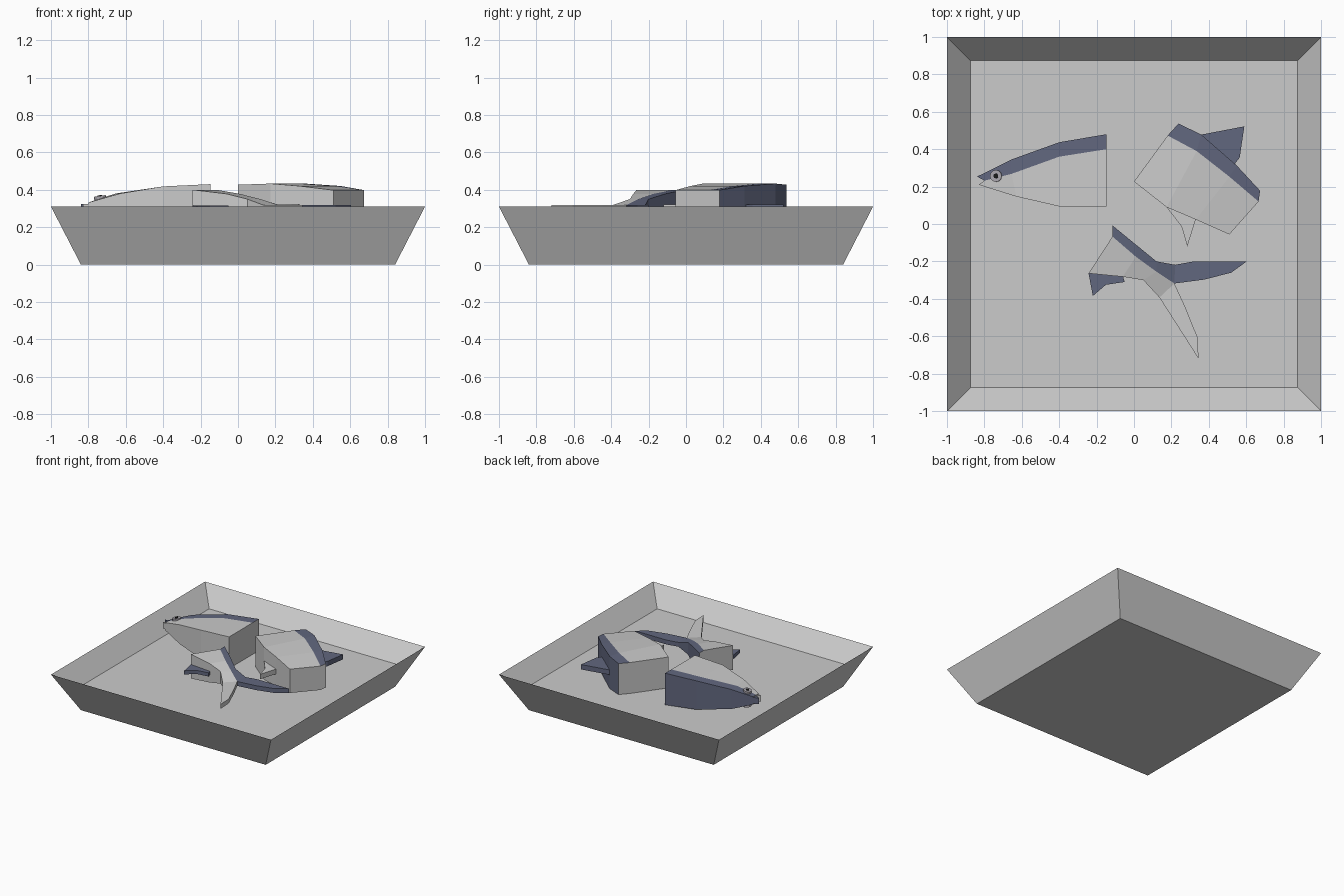
import bpy, math
from mathutils import Vector

if "Cube" in bpy.data.objects:
    bpy.data.objects.remove(bpy.data.objects["Cube"])

MID = 0.30  # height of the fish's symmetry plane


def paint(name, rgb):
    m = bpy.data.materials.new(name)
    m.diffuse_color = (*rgb, 1)
    m.use_nodes = True
    m.node_tree.nodes["Principled BSDF"].inputs["Base Color"].default_value = m.diffuse_color
    return m


navy = paint("navy_skin", (0.12, 0.135, 0.21))
grey = paint("pale_flesh", (0.8, 0.8, 0.8))
iris = paint("eye_grey", (0.40, 0.38, 0.42))
black = paint("pupil_black", (0.01, 0.01, 0.01))


def make(name, verts, faces, mats=(), idx=None):
    me = bpy.data.meshes.new(name)
    me.from_pydata(verts, [], faces)
    for m in mats:
        me.materials.append(m)
    if idx:
        for p, i in zip(me.polygons, idx):
            p.material_index = i
    ob = bpy.data.objects.new(name, me)
    bpy.context.collection.objects.link(ob)
    return ob


def body(name, stations):
    """Loft of box sections: (back point, colour split, belly point, half thickness)."""
    verts, faces, idx = [], [], []
    for back, split, belly, h in stations:
        for z, pts in ((h, (back, split, belly)), (-h, (belly, split, back))):
            verts += [(*p, MID + z) for p in pts]
    for s in range(len(stations) - 1):
        for k in range(6):
            a, b = s * 6 + k, s * 6 + (k + 1) % 6
            faces.append((a, b, b + 6, a + 6))
            idx.append(1 if k in (0, 4, 5) else 0)
    n = len(verts) - 6
    faces += [(5, 4, 3, 2, 1, 0), tuple(range(n, n + 6))]
    idx += [0, 0]
    return make(name, verts, faces, (grey, navy), idx)


def fin(name, outline, mat, h=0.02):
    """Flat plate cut to an outline."""
    area = sum(a[0] * b[1] - b[0] * a[1]
               for a, b in zip(outline, outline[1:] + outline[:1]))
    if area < 0:
        outline = outline[::-1]
    n = len(outline)
    verts = [(x, y, MID + z) for z in (-h, h) for x, y in outline]
    faces = [tuple(range(n))[::-1], tuple(range(n, 2 * n))]
    faces += [(i, (i + 1) % n, (i + 1) % n + n, i + n) for i in range(n)]
    return make(name, verts, faces, (mat,))


# Tray: base, sharp rim, inner floor
rings = ((0.84, 0.0), (1.0, 0.31), (0.875, 0.168))
verts = [(sx * r, sy * r, z) for r, z in rings
         for sx, sy in ((-1, -1), (1, -1), (1, 1), (-1, 1))]
faces = [(3, 2, 1, 0), (8, 9, 10, 11)]
for r in (0, 4):
    faces += [(r + i, r + (i + 1) % 4, r + (i + 1) % 4 + 4, r + i + 4) for i in range(4)]
make("tray", verts, faces)

# Head chunk, with an open mouth notch at the tip
body("head_chunk", [
    ((-0.80, 0.272), (-0.80, 0.232), (-0.80, 0.20), 0.032),
    ((-0.655, 0.345), (-0.655, 0.268), (-0.63, 0.147), 0.08),
    ((-0.40, 0.437), (-0.40, 0.36), (-0.40, 0.094), 0.118),
    ((-0.147, 0.48), (-0.147, 0.40), (-0.147, 0.094), 0.13)])
fin("upper_lip", [(-0.80, 0.272), (-0.84, 0.254), (-0.80, 0.232)], navy, 0.025)
fin("lower_lip", [(-0.80, 0.232), (-0.83, 0.21), (-0.80, 0.20)], grey, 0.025)

# Eyes on both flanks, each with a pupil
for side, label in ((1, "upper"), (-1, "lower")):
    for part, r, off, mat in (("eye", 0.032, 0.052, iris), ("pupil", 0.013, 0.056, black)):
        bpy.ops.mesh.primitive_cylinder_add(vertices=12, radius=r, depth=0.03,
                                            location=(-0.737, 0.257, MID + side * off))
        ob = bpy.context.object
        ob.name = f"{label}_{part}"
        ob.rotation_euler = (0, -side * 0.15, 0)
        ob.data.materials.append(mat)

# Middle chunk with its fins
body("middle_chunk", [
    ((0.238, 0.537), (0.18, 0.473), (0.0, 0.227), 0.127),
    ((0.36, 0.478), (0.335, 0.39), (0.174, 0.09), 0.133),
    ((0.55, 0.312), (0.51, 0.253), (0.33, 0.024), 0.12),
    ((0.674, 0.178), (0.666, 0.12), (0.51, -0.056), 0.098)])
fin("back_fin", [(0.33, 0.46), (0.36, 0.478), (0.59, 0.522), (0.565, 0.355),
                 (0.53, 0.31), (0.50, 0.29)], navy)
fin("belly_fin", [(0.174, 0.10), (0.174, 0.09), (0.254, -0.013), (0.285, -0.12),
                  (0.33, 0.024), (0.33, 0.04)], grey)

# Tail chunk with anal fin and forked tail
body("tail_chunk", [
    ((-0.115, -0.008), (-0.115, -0.067), (-0.243, -0.264), 0.10),
    ((0.01, -0.11), (0.01, -0.175), (-0.06, -0.282), 0.078),
    ((0.12, -0.20), (0.12, -0.255), (0.05, -0.30), 0.05),
    ((0.22, -0.218), (0.216, -0.318), (0.136, -0.393), 0.018)])
fin("anal_fin", [(-0.243, -0.264), (-0.22, -0.385), (-0.15, -0.325),
                 (-0.05, -0.31), (-0.06, -0.275)], navy, 0.015)
fin("tail_lobe_upper", [(0.22, -0.218), (0.32, -0.20), (0.603, -0.20), (0.52, -0.26),
                        (0.377, -0.297), (0.216, -0.318)], navy, 0.018)
fin("tail_lobe_lower", [(0.216, -0.318), (0.136, -0.393), (0.345, -0.72),
                        (0.34, -0.607), (0.275, -0.446)], grey, 0.018)
